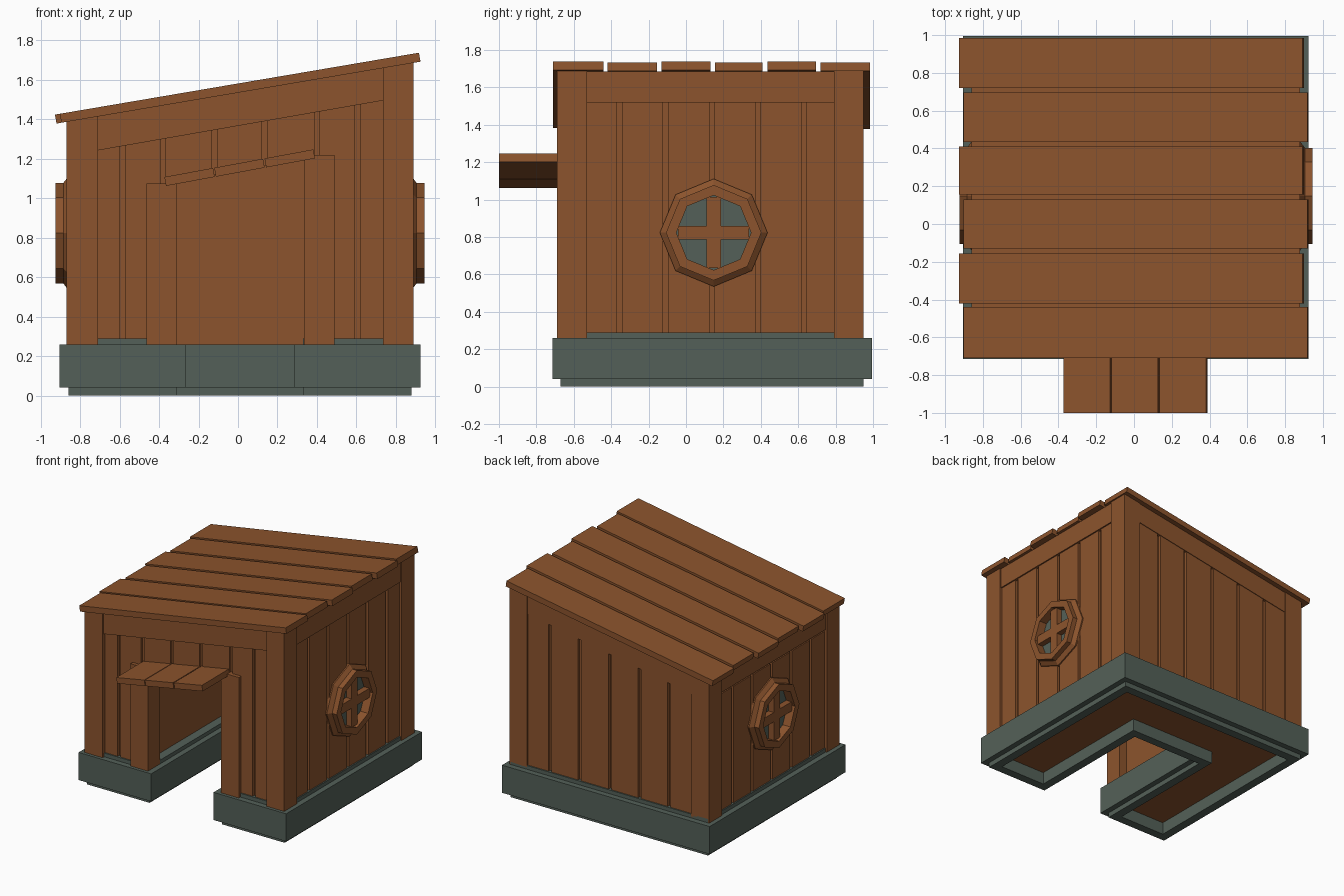
import bpy, bmesh, math

if "Cube" in bpy.data.objects:
    bpy.data.objects.remove(bpy.data.objects["Cube"])

def material(name, rgb):
    m = bpy.data.materials.new(name)
    m.diffuse_color = (*rgb, 1)
    m.use_nodes = True
    m.node_tree.nodes["Principled BSDF"].inputs["Base Color"].default_value = m.diffuse_color
    return m

WOOD = material("brown wood", (0.262, 0.088, 0.026))
STONE = material("grey green stone", (0.088, 0.118, 0.098))
CX = 0.01                                  # mirror plane of the house

def finish(name, bm, mat):
    bmesh.ops.recalc_face_normals(bm, faces=bm.faces)
    me = bpy.data.meshes.new(name)
    bm.to_mesh(me)
    bm.free()
    me.materials.append(mat)
    ob = bpy.data.objects.new(name, me)
    bpy.context.collection.objects.link(ob)

def loft(name, loops, mat, caps=True, closed=False):
    """Skin a list of equal-length point loops."""
    bm = bmesh.new()
    rows = [[bm.verts.new(p) for p in lp] for lp in loops]
    n = len(rows[0])
    pairs = list(zip(rows, rows[1:])) + ([(rows[-1], rows[0])] if closed else [])
    for a, b in pairs:
        for i in range(n):
            j = (i + 1) % n
            bm.faces.new((a[i], a[j], b[j], b[i]))
    if caps and not closed:
        bm.faces.new(rows[0])
        bm.faces.new(rows[-1])
    finish(name, bm, mat)

def prism(name, pts, y0, y1, mat=WOOD):
    loft(name, [[(x, y, z) for x, z in pts] for y in (y0, y1)], mat)

def block(name, x0, x1, y0, y1, bottom, top, mat=WOOD):
    """Box whose bottom and top may slope along x."""
    b = bottom if callable(bottom) else lambda x: bottom
    t = top if callable(top) else lambda x: top
    prism(name, [(x0, b(x0)), (x1, b(x1)), (x1, t(x1)), (x0, t(x0))], y0, y1, mat)

def roof_z(x): return 1.535 + 0.17 * x     # underside of the roof
def beam_z(x): return 1.367 + 0.175 * x    # underside of the top beams
def awn_z(x): return 1.130 + 0.185 * x     # underside of the awning
def lintel_z(x): return awn_z(x) + 0.01

# U-shaped stone foundation, hollow below
def u_outline(o, z):
    x0, x1, y0, y1 = -0.86 + o, 0.88 - o, -0.67 + o, 0.95 - o
    a, b, yd = -0.31 - o, 0.33 + o, 0.40 + o
    return [(x, y, z) for x, y in ((x0, y0), (a, y0), (a, yd), (b, yd),
                                   (b, y0), (x1, y0), (x1, y1), (x0, y1))]
steps = [(.07, .10), (.07, 0), (0, 0), (0, .04), (-.045, .04),
         (-.045, .26), (0, .26), (0, .29), (.07, .29)]
loft("foundation", [u_outline(o, z) for o, z in steps], STONE, closed=True)

# Inner body around the door passage
block("body_left", -0.83, -0.38, -0.64, 0.92, 0.10, roof_z)
block("body_right", 0.40, 0.85, -0.64, 0.92, 0.10, roof_z)
block("body_back", -0.38, 0.40, 0.47, 0.92, 0.10, roof_z)
block("body_over_door", -0.38, 0.40, -0.64, 0.47, lintel_z, roof_z)
block("passage_back_wall", -0.38, 0.40, 0.38, 0.48, 0.26, 1.25)

# Corner posts
for x0, x1 in ((-0.87, -0.71), (0.735, 0.89)):
    for y0, y1 in ((-0.69, -0.53), (0.79, 0.95)):
        block("corner_post", x0, x1, y0, y1, 0.26, roof_z)

# Wall planks separated by grooves
def spans(lo, hi, grooves, gap=0.026):
    starts = [lo] + [g + gap / 2 for g in grooves]
    ends = [g - gap / 2 for g in grooves] + [hi]
    return zip(starts, ends)

for a, b in spans(-0.72, 0.75, (-.585, -.38, -.12, .135, .40, .605)):
    over_door = a > -0.38 and b < 0.40
    block("front_plank", a, b, -0.66, -0.63, lintel_z if over_door else 0.27, beam_z)
for a, b in spans(-0.72, 0.75, (-.51, -.25, .01, .28, .54)):
    block("back_plank", a, b, 0.91, 0.94, 0.27, beam_z)
for a, b in spans(-0.54, 0.80, (-.355, -.11, .14, .385, .63)):
    block("right_plank", 0.84, 0.87, a, b, 0.27, beam_z)
    block("left_plank", -0.85, -0.82, a, b, 0.27, beam_z)

# Beams under the roof
block("front_beam", -0.72, 0.75, -0.68, -0.63, beam_z, roof_z)
block("back_beam", -0.72, 0.75, 0.91, 0.945, beam_z, roof_z)
block("right_beam", 0.84, 0.88, -0.54, 0.80, 1.52, roof_z)
block("left_beam", -0.86, -0.82, -0.54, 0.80, 1.235, roof_z)

# Tilted boards, given by their lower edge and thickness
def board(name, x0, x1, fz, thick, y0, y1):
    z0, z1 = fz(x0), fz(x1)
    d = math.hypot(x1 - x0, z1 - z0)
    nx, nz = -(z1 - z0) / d * thick, (x1 - x0) / d * thick
    prism(name, [(x0, z0), (x1, z1), (x1 + nx, z1 + nz), (x0 + nx, z0 + nz)], y0, y1)

rows = ((-.71, -.44), (-.42, -.155), (-.13, .13), (.155, .41), (.435, .695), (.72, .985))
for i, (y0, y1) in enumerate(rows):
    shift = -0.025 if i % 2 else 0.0
    board("roof_plank", -0.895 + shift, 0.925 + shift, roof_z, 0.046, y0, y1)

# Door posts and awning
block("left_door_post", -0.465, -0.31, -0.69, -0.54, 0.26, 1.075)
block("right_door_post", 0.335, 0.49, -0.69, -0.54, 0.26, 1.22)
for x in (-0.365, -0.112, 0.143):
    board("awning_plank", x, x + 0.247, awn_z, 0.046, -1.0, -0.65)

# Round eight-sided windows on both sides
WY, WZ = 0.148, 0.823
def ring(r, x):
    return [(x, WY + r * math.sin(k * math.pi / 4), WZ + r * math.cos(k * math.pi / 4))
            for k in range(8)]
for side, s in (("right", 1), ("left", -1)):
    def X(v): return CX + s * (v - CX)
    prof = [(.288, .86), (.288, .88), (.255, .905), (.255, .945), (.20, .945), (.20, .86)]
    loft(side + "_window_frame", [ring(r, X(v)) for r, v in prof], WOOD, closed=True)
    loft(side + "_window_pane", [ring(.21, X(.872)), ring(.21, X(.878))], STONE)
    x0, x1 = sorted((X(.87), X(.925)))
    block(side + "_window_bar_upright", x0, x1, WY - .038, WY + .038, WZ - .19, WZ + .19)
    block(side + "_window_bar_level", x0, x1, WY - .19, WY + .19, WZ - .037, WZ + .037)
